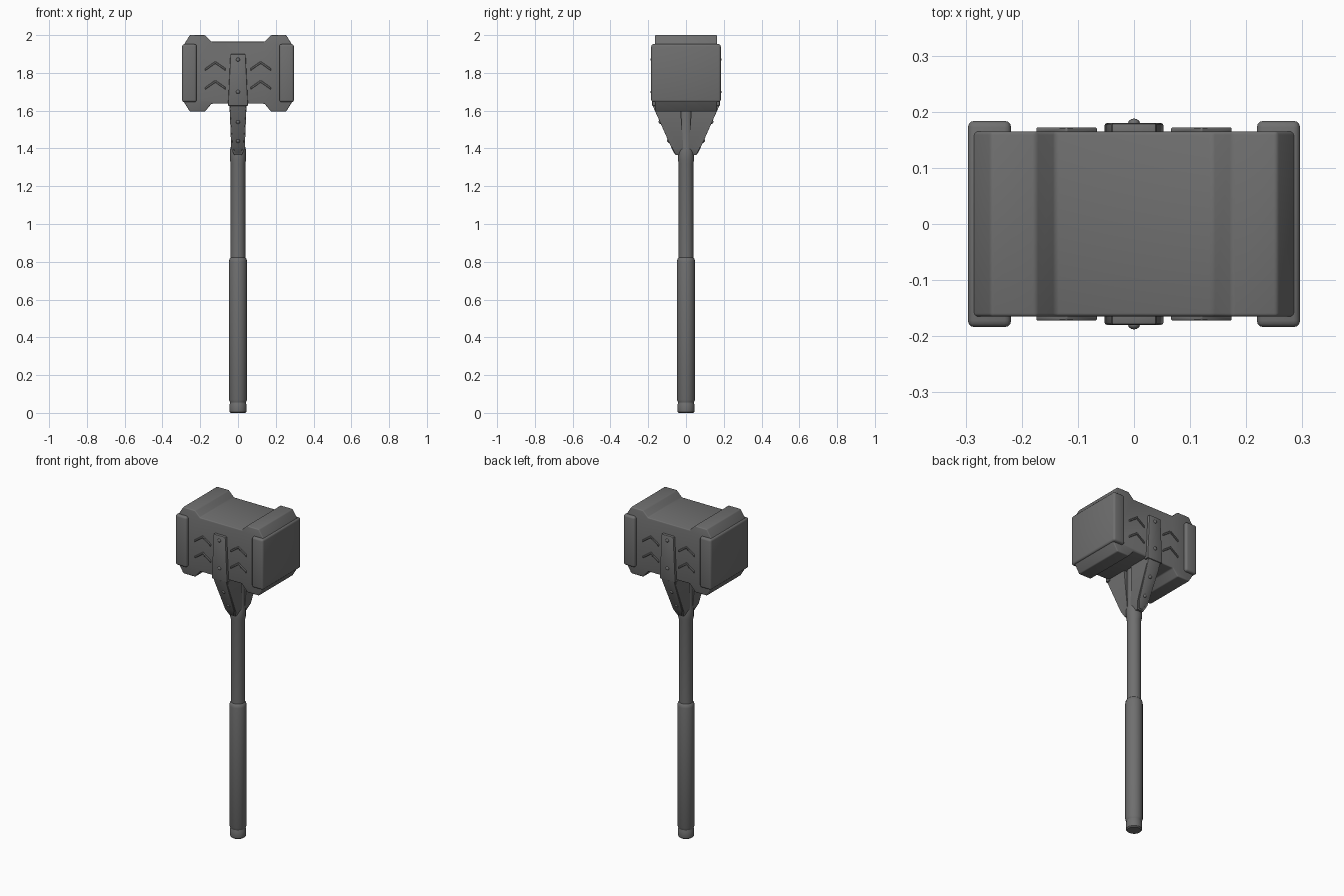
import bpy, bmesh, math
from mathutils import Matrix, Vector

if "Cube" in bpy.data.objects:
    bpy.data.objects.remove(bpy.data.objects["Cube"])

steel = bpy.data.materials.new("dark_grey_steel")
steel.diffuse_color = (0.16, 0.16, 0.16, 1)
steel.use_nodes = True
steel.node_tree.nodes["Principled BSDF"].inputs["Base Color"].default_value = steel.diffuse_color


def finish(name, bm, bevel=0.0, segs=3):
    bmesh.ops.recalc_face_normals(bm, faces=bm.faces)
    if bevel:
        edges = [e for e in bm.edges if e.calc_face_angle(0) > 0.2]
        bmesh.ops.bevel(bm, geom=edges, offset=bevel, segments=segs,
                        profile=0.5, affect='EDGES', clamp_overlap=True)
    me = bpy.data.meshes.new(name)
    bm.to_mesh(me)
    bm.free()
    me.materials.append(steel)
    ob = bpy.data.objects.new(name, me)
    bpy.context.collection.objects.link(ob)
    bpy.ops.object.select_all(action='DESELECT')
    ob.select_set(True)
    bpy.context.view_layer.objects.active = ob
    bpy.ops.object.shade_smooth_by_angle(angle=math.radians(35))
    return ob


def prism(name, pts, y0, y1, bevel=0.0, segs=3):
    """Extrude an x/z outline from y0 to y1."""
    bm = bmesh.new()
    a = [bm.verts.new((x, y0, z)) for x, z in pts]
    b = [bm.verts.new((x, y1, z)) for x, z in pts]
    bm.faces.new(a)
    bm.faces.new(b)
    n = len(pts)
    for i in range(n):
        j = (i + 1) % n
        bm.faces.new((a[i], a[j], b[j], b[i]))
    return finish(name, bm, bevel, segs)


def loft(name, rows, side, bevel=0.0):
    """Stack rectangles: rows are (z, inner y, outer y, half width)."""
    bm = bmesh.new()
    rings = [[bm.verts.new((x, side * y, z)) for x, y in
              ((-w, yi), (w, yi), (w, yo), (-w, yo))] for z, yi, yo, w in rows]
    bm.faces.new(rings[0])
    bm.faces.new(rings[-1])
    for r, s in zip(rings, rings[1:]):
        for i in range(4):
            j = (i + 1) % 4
            bm.faces.new((r[i], r[j], s[j], s[i]))
    return finish(name, bm, bevel, 2)


def lathe(name, prof, n=20):
    bm = bmesh.new()
    rings = [[bm.verts.new((r * math.cos(2 * math.pi * i / n),
                            r * math.sin(2 * math.pi * i / n), z))
              for i in range(n)] for r, z in prof]
    bm.faces.new(rings[0])
    bm.faces.new(rings[-1])
    for r, s in zip(rings, rings[1:]):
        for i in range(n):
            j = (i + 1) % n
            bm.faces.new((r[i], r[j], s[j], s[i]))
    return finish(name, bm)


# Head block with raised rims at both ends
half = [(0.14, 1.965), (0.175, 2.0), (0.255, 2.0), (0.292, 1.94),
        (0.292, 1.655), (0.255, 1.595), (0.175, 1.595), (0.14, 1.637)]
prism("hammer_head", half + [(-x, z) for x, z in reversed(half)],
      -0.165, 0.165, 0.006)

# Striking plates wrapped round both ends
for s, side in ((-1, "left"), (1, "right")):
    prism("striking_plate_" + side,
          [(s * 0.219, 1.645), (s * 0.296, 1.645),
           (s * 0.296, 1.952), (s * 0.219, 1.952)], -0.184, 0.184, 0.012)

# Handle shaft, grip and pommel
lathe("handle_shaft", [(0.039, 0.78), (0.039, 1.32), (0.043, 1.34),
                       (0.043, 1.39), (0.038, 1.41), (0.038, 1.66)])
lathe("handle_grip", [(0.042, 0.055), (0.048, 0.07), (0.048, 0.80),
                      (0.045, 0.815), (0.039, 0.822)])
lathe("pommel", [(0.038, 0.0), (0.044, 0.006), (0.045, 0.012),
                 (0.045, 0.045), (0.042, 0.052), (0.042, 0.06)])

for s, side in ((-1, "front"), (1, "back")):
    # Bracket wedge between head and shaft
    loft("bracket_" + side, [(1.365, 0.02, 0.055, 0.020),
                             (1.40, 0.014, 0.071, 0.036),
                             (1.60, 0.028, 0.162, 0.044),
                             (1.645, 0.03, 0.162, 0.046)], s)
    # Pointed strap on the sloping side of the bracket
    loft("lower_strap_" + side, [(1.372, 0.04, 0.062, 0.012),
                                 (1.41, 0.06, 0.080, 0.029),
                                 (1.625, 0.15, 0.176, 0.043)], s, 0.002)
    # Upright strap on the head face
    loft("upper_strap_" + side, [(1.625, 0.15, 0.180, 0.053),
                                 (1.90, 0.15, 0.180, 0.040)], s, 0.005)

    # Rivets along the straps
    for k, (y, z, tilt) in enumerate(((0.18, 1.87, 0), (0.18, 1.70, 0),
                                      (0.137, 1.54, 0.4), (0.092, 1.44, 0.4))):
        bm = bmesh.new()
        m = (Matrix.Translation(Vector((0, s * y, z)))
             @ Matrix.Rotation(-s * tilt, 4, 'X')
             @ Matrix.Diagonal((1, 0.75, 1, 1)))
        bmesh.ops.create_uvsphere(bm, u_segments=12, v_segments=8,
                                  radius=0.0105, matrix=m)
        finish("rivet_%s_%d" % (side, k + 1), bm)

    # Raised chevron marks either side of the strap
    for x in (-0.12, 0.12):
        for z in (1.862, 1.762):
            w, d, t = 0.054, 0.038, 0.013
            prism("chevron_" + side,
                  [(x - w, z - d), (x, z), (x + w, z - d),
                   (x + w, z - d - t), (x, z - t), (x - w, z - d - t)],
                  s * 0.16, s * 0.172, 0.002, 1)
